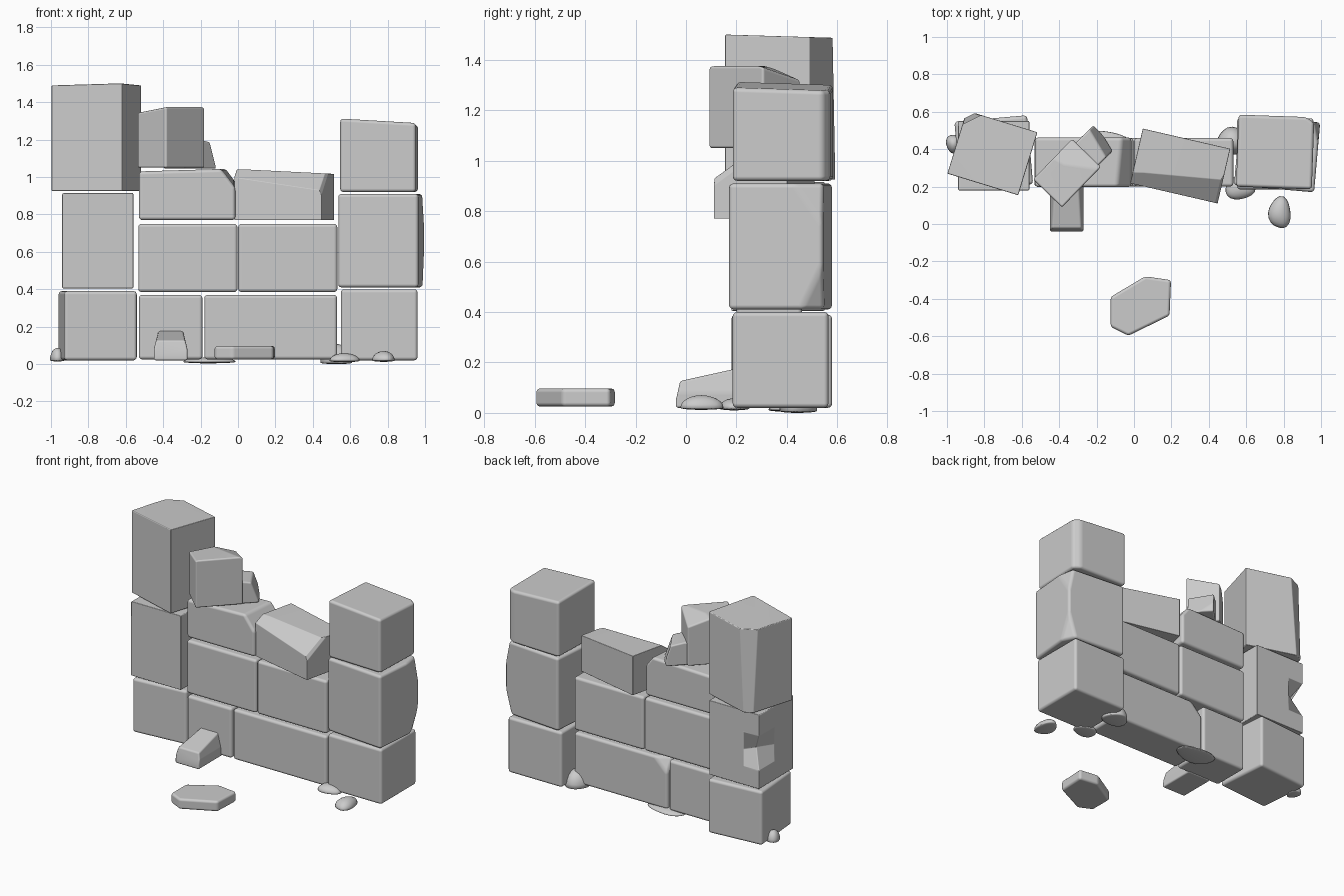
import bpy, bmesh, math
from mathutils import Vector, Matrix

if "Cube" in bpy.data.objects:
    bpy.data.objects.remove(bpy.data.objects["Cube"])


def finish(bm, name, bevel):
    bmesh.ops.recalc_face_normals(bm, faces=bm.faces)
    for f in bm.faces:
        f.smooth = True
    me = bpy.data.meshes.new(name)
    bm.to_mesh(me)
    bm.free()
    ob = bpy.data.objects.new(name, me)
    bpy.context.collection.objects.link(ob)
    if bevel:
        m = ob.modifiers.new("worn_edges", 'BEVEL')
        m.width, m.segments, m.harden_normals = bevel, 3, True
        m.limit_method, m.angle_limit = 'ANGLE', math.radians(14)
    return ob


def slice_off(bm, point, normal):
    geom = bm.verts[:] + bm.edges[:] + bm.faces[:]
    r = bmesh.ops.bisect_plane(bm, geom=geom, plane_co=point,
                               plane_no=Vector(normal).normalized(), clear_outer=True)
    edges = [e for e in r['geom_cut'] if isinstance(e, bmesh.types.BMEdge) and e.is_boundary]
    if edges:
        bmesh.ops.contextual_create(bm, geom=edges)


def block(name, center, size, rot=0, cuts=(), bevel=0.018, dent=None):
    """Box with (x, y, bottom z) centre, turned about z, chipped by planes (point, normal)."""
    bm = bmesh.new()
    cx, cy, z0 = center
    mat = (Matrix.Translation((cx, cy, z0 + size[2] / 2))
           @ Matrix.Rotation(math.radians(rot), 4, 'Z') @ Matrix.Diagonal((*size, 1)))
    bmesh.ops.create_cube(bm, size=1, matrix=mat)
    for p, n in cuts:
        slice_off(bm, p, n)
    if dent:
        dent(bm)
    return finish(bm, name, bevel)


def notch(bm):
    # broken hollow in the back left edge
    for p, n in [((0, 0, .53), (0, 0, 1)), ((0, 0, .65), (0, 0, 1)), ((0, 0, .77), (0, 0, 1)),
                 ((-.82, 0, 0), (1, 0, 0)), ((0, .38, 0), (0, 1, 0))]:
        bmesh.ops.bisect_plane(bm, geom=bm.verts[:] + bm.edges[:] + bm.faces[:], plane_co=p, plane_no=n)
    for v in bm.verts:
        if v.co.x < -.93 and v.co.y > .54 and abs(v.co.z - .65) < .01:
            v.co += Vector((.07, -.07, 0))


# left pillar
block("left_pillar_base", (-.75, .38, .02), (.39, .37, .37), 5)
block("left_pillar_middle", (-.75, .365, .405), (.38, .37, .51), 0, dent=notch,
      cuts=[((-.94, .3, .91), (-.6, 0, 1))])
block("left_pillar_top", (-.757, .38, .925), (.396, .352, .575), -17,
      [((-.88, .565, 1.2), (-.5, 1, .05)), ((-.76, .16, 1.50), (0, .03, 1)),
       ((-.99, .38, 1.49), (-.03, 0, 1))])

# right pillar
block("right_pillar_base", (.755, .375, .02), (.41, .38, .38), 0)
block("right_pillar_middle", (.765, .375, .41), (.43, .375, .5), -5,
      [((.995, .56, .62), (1, .5, -.28)), ((.995, .55, .74), (1, .2, .2))])
block("right_pillar_top", (.755, .385, .92), (.405, .385, .4), -2,
      [((.55, .3, 1.31), (.06, .03, 1)), ((.93, .565, 1.1), (.7, 1, 0))])

# wall courses
block("wall_base_short", (-.36, .33, .025), (.34, .26, .345), 0)
block("wall_base_long", (.175, .33, .025), (.71, .26, .345), 0,
      [((-.18, .42, .33), (-.7, 1, .7))])
block("wall_middle_left", (-.268, .33, .385), (.53, .26, .365))
block("wall_middle_right", (.266, .33, .385), (.53, .26, .365))
block("wall_upper_left", (-.272, .33, .77), (.515, .265, .285), 0,
      [((-.53, .3, 1.03), (-.03, 0, 1)), ((-.06, .33, 1.02), (1, -.1, .75))])
block("wall_upper_right", (.247, .31, .77), (.48, .30, .27), -13,
      [((-.02, .22, 1.0), (-.001, -.05, .07)), ((.05, .4, 1.04), (.05, 0, 1)),
       ((.46, .13, .9), (1, -.6, .5))])

# loose stones lying on the wall
block("loose_block", (-.358, .272, 1.05), (.30, .215, .325), 46,
      [((-.4, .1, 1.37), (-.2, 0, 1)), ((-.3, .32, 1.37), (.05, .4, 1))], .01)
block("loose_shard", (-.25, .375, 1.045), (.26, .17, .155), 45,
      [((-.13, .41, 1.06), (1, .6, .4)), ((-.2, .4, 1.19), (.15, .1, 1))], .01)

# leaning stone at the foot of the wall
block("fallen_wedge", (-.36, .09, .02), (.18, .26, .18), 0,
      [((0, -.03, .125), (0, -.22, 1)), ((0, -.04, .05), (0, -1, .22)),
       ((-.45, 0, .08), (-1, 0, .25)), ((-.27, 0, .08), (1, 0, .25))], .01)

# flat slab in front
bm = bmesh.new()
outline = [(-.125, -.39), (.06, -.28), (.198, -.30), (.19, -.49), (-.03, -.597), (-.125, -.55)]
face = bm.faces.new([bm.verts.new((x, y, .025)) for x, y in outline])
up = bmesh.ops.extrude_face_region(bm, geom=[face], use_keep_orig=True)
bmesh.ops.translate(bm, vec=(0, 0, .072),
                    verts=[v for v in up['geom'] if isinstance(v, bmesh.types.BMVert)])
finish(bm, "flat_slab", .016)

# domed pebbles: x, y, base z, radii, height
pebbles = [(-.965, .43, .022, .04, .05, .065), (-.16, .415, .012, .14, .085, .025),
           (.565, .19, .018, .08, .06, .04), (.525, .44, .008, .085, .075, .1),
           (.78, .06, .02, .06, .085, .05)]
for i, (x, y, z, rx, ry, h) in enumerate(pebbles):
    bm = bmesh.new()
    bmesh.ops.create_icosphere(bm, subdivisions=3, radius=1)
    for v in bm.verts:
        a = math.atan2(v.co.y, v.co.x)
        k = 1 + .07 * math.sin(3 * a + i)
        v.co = (x + v.co.x * rx * k, y + v.co.y * ry * k,
                z + (v.co.z * h if v.co.z > 0 else v.co.z * .008))
    finish(bm, f"pebble_{i + 1}", 0)
